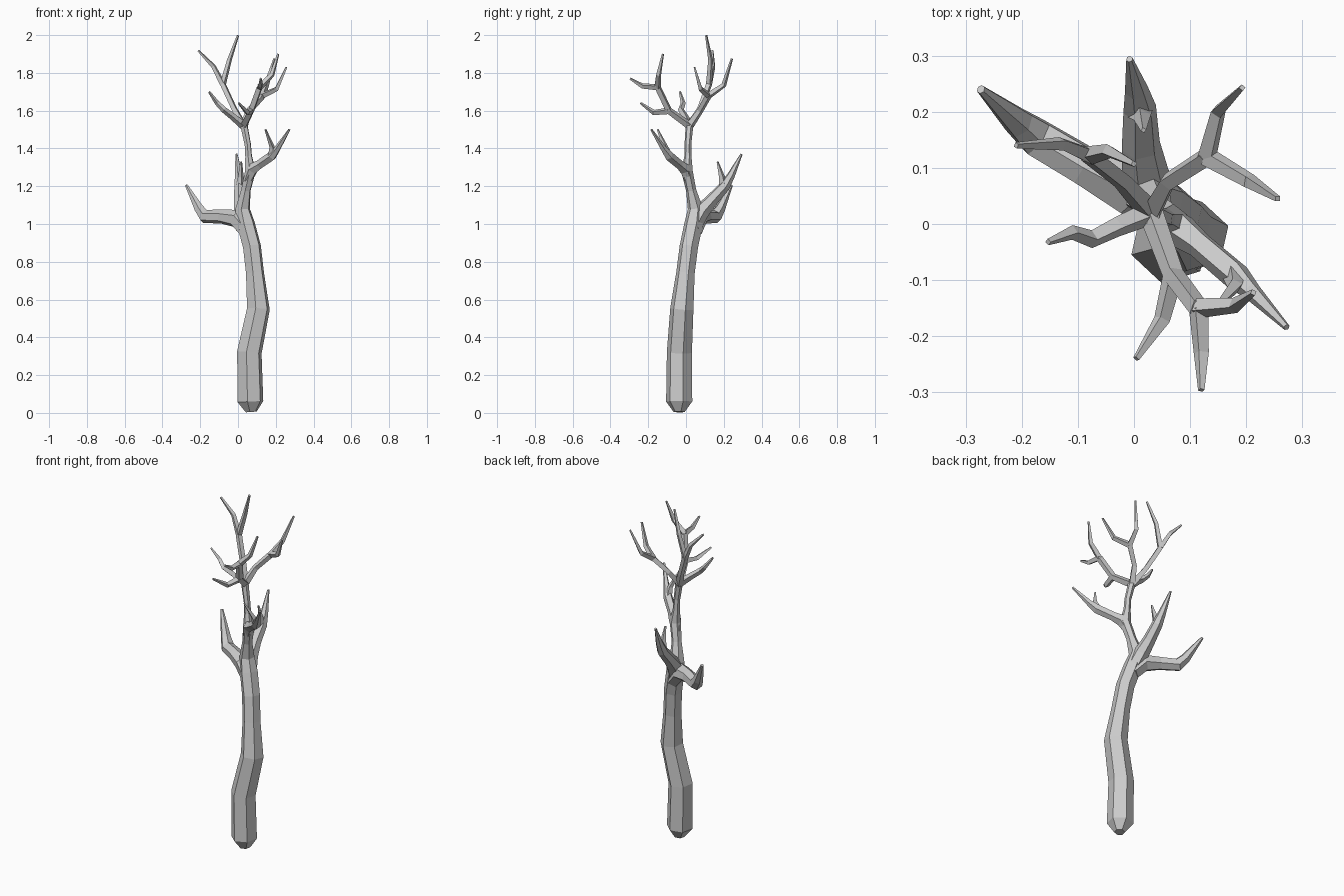
import bpy, bmesh, math
from mathutils import Vector


def limb(name, pts, sides=6, phase=0.3):
    """Faceted tapering tube through (x, y, z, radius) points."""
    bm = bmesh.new()
    pos = [Vector(p[:3]) for p in pts]
    rings, u = [], Vector((1, 0, 0))
    for i, p in enumerate(pos):
        a = (p - pos[i - 1]).normalized() if i else Vector()
        b = (pos[i + 1] - p).normalized() if i < len(pos) - 1 else Vector()
        t = (a + b).normalized()
        u = u - t * u.dot(t)
        if u.length < 0.05:
            u = t.orthogonal()
        u.normalize()
        v = t.cross(u)
        ring = []
        for k in range(sides):
            ang = phase + 2 * math.pi * k / sides
            ring.append(bm.verts.new(p + (u * math.cos(ang) + v * math.sin(ang)) * pts[i][3]))
        rings.append(ring)
    for r0, r1 in zip(rings, rings[1:]):
        for k in range(sides):
            j = (k + 1) % sides
            bm.faces.new((r0[k], r0[j], r1[j], r1[k]))
    bm.faces.new(rings[0][::-1])
    bm.faces.new(rings[-1])
    bmesh.ops.recalc_face_normals(bm, faces=bm.faces)
    me = bpy.data.meshes.new(name)
    bm.to_mesh(me)
    bm.free()
    ob = bpy.data.objects.new(name, me)
    bpy.context.collection.objects.link(ob)


# Trunk, continuing as the thin upper stem
limb("trunk", [(.07, -.036, .005, .03), (.066, -.036, .06, .071), (.06, -.035, .32, .068),
               (.108, -.022, .55, .063), (.09, -.003, .74, .05), (.074, .015, .88, .05),
               (.042, .04, 1.0, .05), (.024, .05, 1.08, .041), (.042, .027, 1.18, .027),
               (.066, .005, 1.28, .031), (.056, .01, 1.36, .019), (.052, .01, 1.42, .018),
               (.028, .02, 1.54, .021)])

# Lower limbs, flaring where they leave the trunk
limb("left_limb", [(.05, .04, .96, .046), (-.01, .065, 1.03, .05), (-.09, .105, 1.04, .038),
                   (-.175, .155, 1.04, .037), (-.205, .18, 1.08, .028), (-.273, .24, 1.205, .008)])
limb("back_limb", [(.045, .03, .97, .044), (.02, .085, 1.07, .043), (.012, .14, 1.13, .035),
                   (.01, .205, 1.2, .03), (.004, .24, 1.26, .021), (-.008, .294, 1.37, .006)])
limb("back_limb_twig", [(.01, .2, 1.19, .026), (.015, .19, 1.25, .016), (.017, .167, 1.33, .005)], 4)
limb("right_limb", [(.05, .016, 1.23, .026), (.075, -.005, 1.29, .034), (.115, -.035, 1.315, .025),
                    (.18, -.09, 1.36, .026), (.21, -.12, 1.4, .017), (.272, -.184, 1.5, .006)], 5)
limb("right_limb_twig", [(.178, -.088, 1.355, .022), (.18, -.11, 1.41, .014), (.145, -.15, 1.5, .005)], 4)

# Crown branches and twigs, all springing from the top of the stem
C = (.03, .02, 1.52, .022)
E, G, I, J = (.13, .12, 1.68, .018), (-.08, .122, 1.74, .017), (.115, -.15, 1.725, .018), (.07, -.09, 1.6, .019)
crown = {
    "crown_back_right": [C, (.06, .075, 1.6, .017), E],
    "crown_back_right_twig_a": [E, (.15, .2, 1.735, .014), (.193, .243, 1.875, .006)],
    "crown_back_right_twig_b": [E, (.205, .077, 1.715, .014), (.256, .045, 1.83, .006)],
    "crown_back_left": [C, (-.02, .075, 1.61, .017), G],
    "crown_back_left_twig_a": [G, (-.13, .143, 1.835, .013), (-.21, .14, 1.918, .006)],
    "crown_back_left_twig_b": [G, (-.045, .13, 1.87, .013), (0, .107, 1.998, .006)],
    "crown_front": [C, J, I],
    "crown_front_twig_a": [I, (.18, -.145, 1.79, .014), (.213, -.122, 1.9, .006)],
    "crown_front_twig_b": [I, (.12, -.23, 1.73, .014), (.12, -.296, 1.77, .006)],
    "crown_front_twig_c": [J, (.05, -.17, 1.59, .015), (.004, -.24, 1.64, .006)],
    "crown_left": [C, (-.03, -.005, 1.57, .018), (-.075, -.027, 1.605, .016),
                   (-.11, -.015, 1.64, .013), (-.153, -.032, 1.7, .006)],
}
for name, pts in crown.items():
    limb(name, pts, 4)
